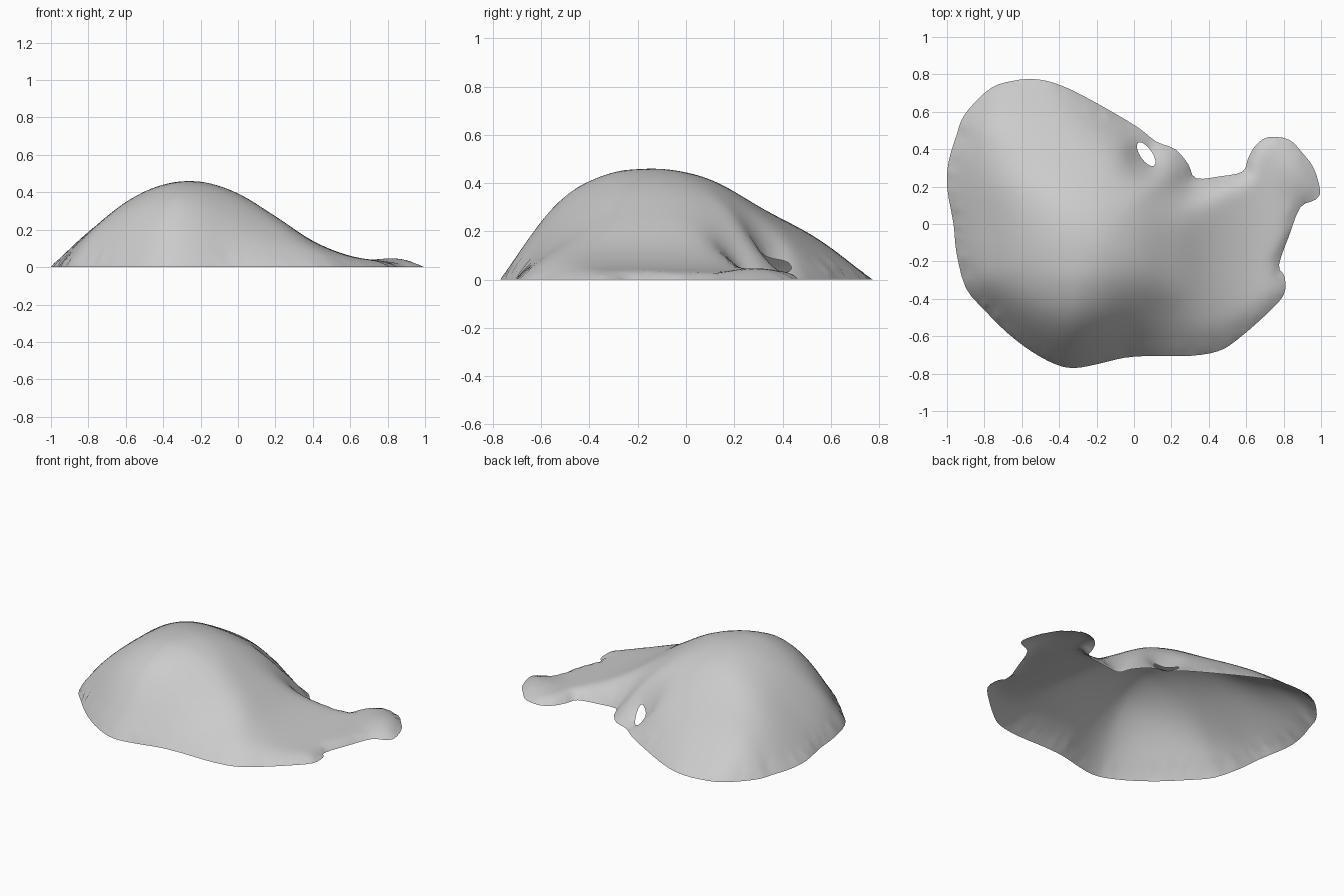
import bpy
import bmesh
import math
from mathutils import Vector
from mathutils.geometry import delaunay_2d_cdt, intersect_point_line

cube = bpy.data.objects.get("Cube")
if cube:
    bpy.data.objects.remove(cube)

HEIGHT = 0.468
STEP = 0.032

# Ground outline in hundredths: rounded body, projecting lobe and the notch between them
BACK_LEFT = [(3, 51), (-10, 59), (-30, 70), (-43, 75.5), (-54, 77.5), (-65, 76.5), (-76, 73),
             (-86, 64), (-92, 56), (-95, 47), (-99, 34), (-100, 20), (-96.5, 0)]
FRONT = [(-95, -15), (-90, -34), (-80, -46), (-68, -58), (-55, -68), (-42, -75), (-32, -77),
         (-20, -75), (-5, -71.5), (10, -70.5), (30, -70.5), (45, -68), (55, -62), (70, -49),
         (80, -38), (80.5, -28), (77.5, -22), (83, -6), (89, 9)]
LOBE = [(97, 13), (99.5, 18), (96, 30), (90, 38), (83, 45), (72, 46.5), (65, 42), (61, 35)]
NOTCH = [(58, 28), (46, 25.5), (33, 24.5), (29, 32), (22, 40), (12, 44)]

# Evenly spaced heights of the crest, side to side and front to back
SIDEWAYS = [0, 0.205, 0.365, 0.453, 0.466, 0.403, 0.275, 0.14, 0.06, 0.03, 0.01]
LENGTHWAYS = [0, 0.345, 0.456, 0.466, 0.422, 0.298, 0.175, 0]


def spline(a, b, c, d, t):
    return 0.5 * (2 * b + (c - a) * t + (2 * a - 5 * b + 4 * c - d) * t * t
                  + (3 * b - a - 3 * c + d) * t ** 3)


def smooth_loop(points, cuts=3):
    pts = [Vector(p) / 100 for p in points]
    n = len(pts)
    return [spline(pts[i - 1], pts[i], pts[(i + 1) % n], pts[(i + 2) % n], k / cuts)
            for i in range(n) for k in range(cuts)]


def sides(loop):
    return zip(loop, loop[1:] + loop[:1])


def inside(p, loop):
    hit = False
    for a, b in sides(loop):
        if (a.y > p.y) != (b.y > p.y) and p.x < a.x + (p.y - a.y) * (b.x - a.x) / (b.y - a.y):
            hit = not hit
    return hit


def distance(p, loop):
    best = 9.0
    for a, b in sides(loop):
        f = intersect_point_line(p, a, b)[1]
        best = min(best, (p - a.lerp(b, min(max(f, 0), 1))).length)
    return best


def crest(table, value, extent):
    """Relative crest height at a position between -extent and extent."""
    last = len(table) - 1
    u = min(max((value + extent) / (2 * extent), 0), 1) * last
    i = min(int(u), last - 1)
    before = table[i - 1] if i else 2 * table[0] - table[1]
    after = table[i + 2] if i + 2 <= last else 2 * table[-1] - table[-2]
    z = spline(before, table[i], table[i + 1], after, u - i) / HEIGHT
    return min(max(z, 0.01), 1)


def ramp(value, low, high):
    t = min(max((value - low) / (high - low), 0), 1)
    return t * t * (3 - 2 * t)


def bump(p, x, y, width):
    return math.exp(-((p - Vector((x, y))).length / width) ** 2)


outline = smooth_loop(BACK_LEFT + FRONT + LOBE + NOTCH)

# Slanted oval opening close to the back rim
hole_axis = Vector((0.09, -0.13)).normalized()
hole_side = hole_axis.orthogonal()
hole = [Vector((0.065, 0.373)) + hole_axis * 0.075 * math.cos(a) + hole_side * 0.032 * math.sin(a)
        for a in (k * math.tau / 16 for k in range(16))]


def surface_height(p):
    d = distance(p, outline)
    if d < 1e-4:
        return 0
    # Full, rounded dome that runs out into a thin flange at the front corner
    corner = ramp(p.x, -0.35, 0.3) * ramp(-p.y, 0, 0.5)
    full = 3 - 2 * corner
    x, y = crest(SIDEWAYS, p.x, 1), crest(LENGTHWAYS, p.y, 0.77)
    dome = HEIGHT * (x ** -full + y ** -full - 1) ** (-1 / full)
    # Low rounded lobe, and the ridge beside the sunken opening
    swell = math.sqrt(max(0, 1 - (1 - min(1, d / 0.13)) ** 2))
    low = (0.01 + 0.04 * bump(p, 0.84, 0.3, 0.2) + 0.05 * bump(p, 0.2, 0.35, 0.08)) * swell
    z = max(dome, low)
    rim = (1.5 - 0.45 * p.y - 0.95 * corner) * d
    z *= (1 + (z / rim) ** 4) ** -0.25
    return z * (1 - 0.6 * bump(p, 0.09, 0.385, 0.1))


# Fill the outline with a staggered grid and triangulate it
points = outline + hole
edges = [(i, (i + 1) % len(outline)) for i in range(len(outline))]
edges += [(len(outline) + i, len(outline) + (i + 1) % len(hole)) for i in range(len(hole))]
for row in range(int(1.6 / STEP)):
    for col in range(int(2.1 / STEP)):
        p = Vector((-1.03 + (col + row % 2 / 2) * STEP, -0.8 + row * STEP))
        if inside(p, outline) and not inside(p, hole):
            if min(distance(p, outline), distance(p, hole)) > STEP * 0.4:
                points.append(p)
flat, _, tris, *_ = delaunay_2d_cdt(points, edges, [], 0, 1e-5)

bm = bmesh.new()
verts = [bm.verts.new((p.x, p.y, surface_height(p))) for p in flat]
for tri in tris:
    centre = sum((flat[i] for i in tri), Vector((0, 0))) / 3
    if inside(centre, outline) and not inside(centre, hole):
        bm.faces.new([verts[i] for i in tri])
bmesh.ops.delete(bm, geom=[v for v in bm.verts if not v.link_faces], context='VERTS')

# Relax the interior so that the slopes blend softly
soft = [v for v in bm.verts if not v.is_boundary]
for _ in range(3):
    bmesh.ops.smooth_vert(bm, verts=soft, factor=0.4, use_axis_z=True)
bm.normal_update()
for face in bm.faces:
    if face.normal.z < 0:
        face.normal_flip()
    face.smooth = True

mesh = bpy.data.meshes.new("domed_shell")
bm.to_mesh(mesh)
bm.free()
shell = bpy.data.objects.new("domed_shell", mesh)
bpy.context.collection.objects.link(shell)

grey = bpy.data.materials.new("plain_grey")
grey.use_nodes = True
grey.diffuse_color = (0.6, 0.6, 0.6, 1)
grey.node_tree.nodes["Principled BSDF"].inputs["Base Color"].default_value = (0.6, 0.6, 0.6, 1)
mesh.materials.append(grey)
